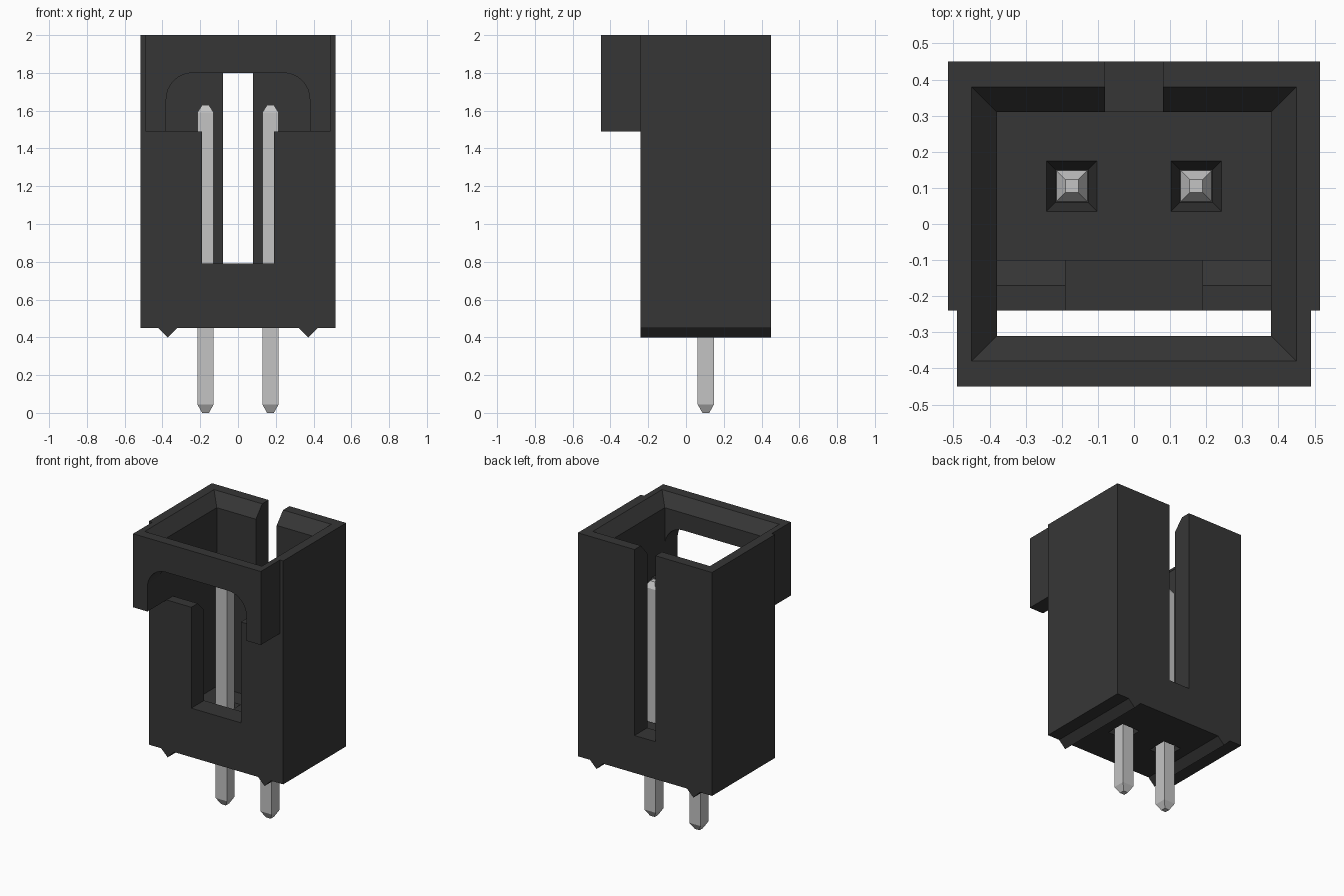
import bpy, bmesh, math

if "Cube" in bpy.data.objects:
    bpy.data.objects.remove(bpy.data.objects["Cube"], do_unlink=True)


def material(name, value, rough):
    m = bpy.data.materials.new(name)
    m.use_nodes = True
    color = (value, value, value, 1)
    m.diffuse_color = color
    node = m.node_tree.nodes["Principled BSDF"]
    node.inputs["Base Color"].default_value = color
    node.inputs["Roughness"].default_value = rough
    return m


plastic = material("black plastic", 0.037, 0.6)
metal = material("pin metal", 0.55, 0.5)


def loft(name, rings, mat):
    """Closed solid through rings holding the same number of points."""
    bm = bmesh.new()
    loops = [[bm.verts.new(p) for p in ring] for ring in rings]
    n = len(loops[0])
    for a, b in zip(loops, loops[1:]):
        for i in range(n):
            j = (i + 1) % n
            bm.faces.new((a[i], a[j], b[j], b[i]))
    bm.faces.new(loops[0])
    bm.faces.new(loops[-1])
    bmesh.ops.recalc_face_normals(bm, faces=bm.faces[:])
    mesh = bpy.data.meshes.new(name)
    bm.to_mesh(mesh)
    bm.free()
    mesh.materials.append(mat)
    obj = bpy.data.objects.new(name, mesh)
    bpy.context.scene.collection.objects.link(obj)
    return obj


def stack(name, levels, mat, cx=0, cy=0):
    """Rectangular sections (z, half x, half y) joined upward."""
    corners = ((-1, -1), (1, -1), (1, 1), (-1, 1))
    return loft(name, [[(cx + sx * hx, cy + sy * hy, z) for sx, sy in corners]
                       for z, hx, hy in levels], mat)


def box(name, hx, y0, y1, z0, z1, mat=plastic):
    h = (y1 - y0) / 2
    return stack(name, [(z0, hx, h), (z1, hx, h)], mat, cy=(y0 + y1) / 2)


def boolean(target, tool, operation):
    mod = target.modifiers.new(operation, "BOOLEAN")
    mod.operation = operation
    mod.solver = "EXACT"
    mod.object = tool
    bpy.context.view_layer.update()
    graph = bpy.context.evaluated_depsgraph_get()
    result = bpy.data.meshes.new_from_object(target.evaluated_get(graph))
    target.modifiers.clear()
    target.data = result
    bpy.data.objects.remove(tool, do_unlink=True)


# Outer shell with the overhanging front collar
housing = box("housing", 0.515, -0.24, 0.45, 0.45, 2)
boolean(housing, box("collar", 0.49, -0.45, -0.2, 1.49, 2), "UNION")

# Cavity, leaving a low front wall with a sloped inner edge
profile = [(0.31, 0.68), (0.31, 2.1), (-0.31, 2.1), (-0.31, 1.49),
           (-0.17, 1.49), (-0.1, 1.42), (-0.1, 0.68)]
boolean(housing, loft("cavity", [[(x, y, z) for y, z in profile]
                                 for x in (-0.38, 0.38)], plastic), "DIFFERENCE")

# Sloped lead-in around the mouth
boolean(housing, stack("lead_in", [(1.92, 0.38, 0.31), (2.08, 0.52, 0.45)],
                       plastic), "DIFFERENCE")

# Arched window through the collar
half, crown, radius, steps = 0.38, 1.8, 0.14, 8
arch = [(-half, 1.4), (half, 1.4)]
for side, start in ((1, 0), (-1, 90)):
    for i in range(steps + 1):
        a = math.radians(start + 90 * i / steps)
        arch.append((side * (half - radius) + radius * math.cos(a),
                     crown - radius + radius * math.sin(a)))
boolean(housing, loft("arch", [[(x, y, z) for x, z in arch]
                               for y in (-0.5, -0.245)], plastic), "DIFFERENCE")

# Front and back slots
boolean(housing, box("front_slot", 0.19, -0.3, -0.05, 0.79, 1.6), "DIFFERENCE")
boolean(housing, box("back_slot", 0.08, 0.25, 0.5, 0.71, 2.1), "DIFFERENCE")

pin_y = 0.105
for side, label in ((1, "left"), (-1, "right")):
    x = side * 0.172
    # Tapered pits around the pin, above and below the floor
    for z_mouth, z_deep in ((0.68, 0.6), (0.45, 0.5)):
        lip = 2 * z_mouth - z_deep
        boolean(housing, stack("pit", [(z_deep, 0.046, 0.046), (z_mouth, 0.07, 0.07),
                                       (lip, 0.07, 0.07)], plastic, x, pin_y),
                "DIFFERENCE")
    # Square pin with tapered tips
    w, tip = 0.043, 0.018
    stack(label + "_pin", [(0, tip, tip), (0.045, w, w), (1.59, w, w),
                           (1.63, tip, tip)], metal, x, pin_y)
    # V-shaped standoff rib under the housing
    c = side * 0.372
    rib = [(c - 0.05, 0.45), (c, 0.4), (c + 0.05, 0.45)]
    loft(label + "_rib", [[(px, y, pz) for px, pz in rib]
                          for y in (-0.24, 0.45)], plastic)
